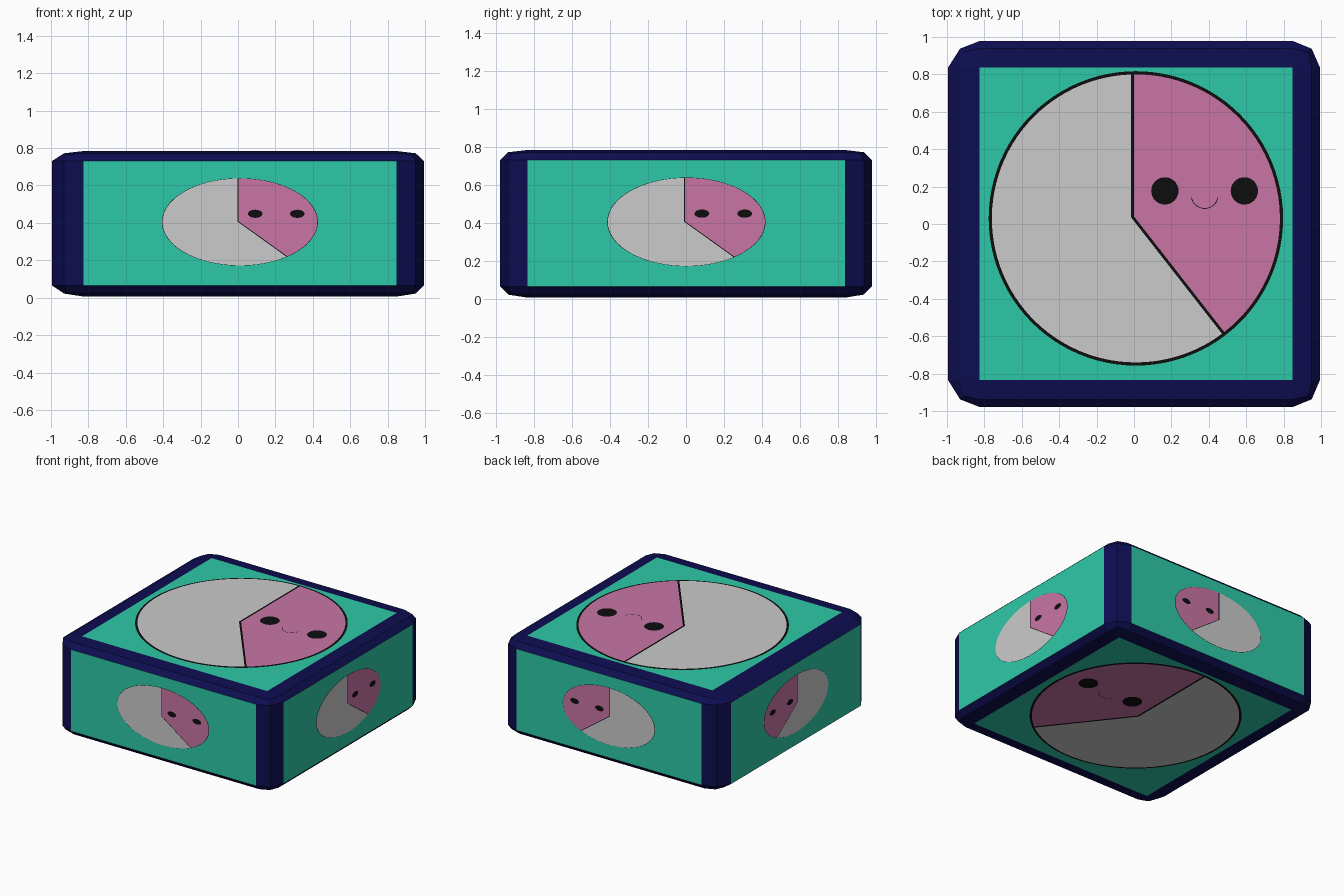
import bpy, bmesh, math
from mathutils import Vector

if "Cube" in bpy.data.objects:
    bpy.data.objects.remove(bpy.data.objects["Cube"])


def material(name, rgb):
    m = bpy.data.materials.new(name)
    m.diffuse_color = (*rgb, 1)
    m.use_nodes = True
    m.node_tree.nodes["Principled BSDF"].inputs["Base Color"].default_value = m.diffuse_color
    return m


NAVY = material("navy", (0.004, 0.004, 0.082))
TEAL = material("teal", (0.027, 0.584, 0.392))
GREY = material("light grey", (0.597, 0.597, 0.597))
PINK = material("pink", (0.584, 0.178, 0.376))
BLACK = material("black", (0.004, 0.004, 0.004))


def add_object(name, bm, mats):
    me = bpy.data.meshes.new(name)
    bm.to_mesh(me)
    bm.free()
    for m in mats:
        me.materials.append(m)
    ob = bpy.data.objects.new(name, me)
    bpy.context.collection.objects.link(ob)
    return ob


# Box: bevelled cube, stretched axis by axis to the measured bevel positions
STEP = 0.002
UNIT = [-1, -0.953, -0.84, 0.84, 0.953, 1]
AXES = [[-0.994, -0.93, -0.825, 0.848, 0.95, 0.994],
        [-0.979, -0.937, -0.835, 0.837, 0.937, 0.979],
        [0.006, 0.022, 0.065, 0.731, 0.772, 0.784]]


def stretch(v, table):
    for i in range(5):
        if v <= UNIT[i + 1] + 1e-4 or i == 4:
            t = (v - UNIT[i]) / (UNIT[i + 1] - UNIT[i])
            return table[i] + t * (table[i + 1] - table[i])


bm = bmesh.new()
bmesh.ops.create_cube(bm, size=2)
bmesh.ops.bevel(bm, geom=bm.edges[:], offset=0.16, offset_type='OFFSET',
                segments=2, profile=0.5, affect='EDGES')
bm.normal_update()
for f in bm.faces:
    f.material_index = 1 if max(abs(c) for c in f.normal) > 0.99 else 0
for v in bm.verts:
    v.co = [stretch(v.co[i], AXES[i]) for i in range(3)]
bm.normal_update()
add_object("box", bm, [NAVY, TEAL])


# Outlines of the pie face, in disc coordinates
def arc(cx, cy, r, a0, a1, n):
    return [(cx + r * math.cos(a0 + (a1 - a0) * i / n),
             cy + r * math.sin(a0 + (a1 - a0) * i / n)) for i in range(n + 1)]


def disc(cx, cy, r, n):
    return arc(cx, cy, r, 0, 2 * math.pi, n)[:-1]


def hit_angle(p, ang, r):
    """Angle at which a ray from p meets the circle of radius r."""
    d = Vector((math.cos(ang), math.sin(ang)))
    b = p.dot(d)
    q = p + d * (-b + math.sqrt(b * b - p.dot(p) + r * r))
    return math.atan2(q.y, q.x)


UP, DOWN = math.radians(90), math.radians(-52)
MID = (UP + DOWN) / 2


def pie_face(name, axis, sign, centre, scale, rim, gap, smile):
    u, v = [i for i in range(3) if i != axis]
    level = AXES[axis][5 if sign > 0 else 0]
    bm = bmesh.new()

    def plate(points, layer, mat):
        verts = []
        for p in points:
            co = Vector()
            co[u] = centre[0] + p[0] * scale[0]
            co[v] = centre[1] + p[1] * scale[1]
            co[axis] = level + sign * STEP * layer
            verts.append(bm.verts.new(co))
        f = bm.faces.new(verts)
        f.material_index = mat
        f.normal_update()
        if f.normal[axis] * sign < 0:
            f.normal_flip()

    R = 0.787
    r = R - rim
    plate(disc(0, 0, R, 96), 1, 0)                       # black backing
    tip = Vector((-0.018, 0.008))
    shift = Vector((math.cos(MID), math.sin(MID))) * gap
    p = tip + shift                                      # pink slice
    plate([p] + arc(0, 0, r, hit_angle(p, DOWN, r), hit_angle(p, UP, r), 40), 2, 2)
    p = tip - shift                                      # grey slice
    plate([p] + arc(0, 0, r, hit_angle(p, UP, r),
                    hit_angle(p, DOWN, r) + 2 * math.pi, 64), 2, 1)
    for ex in (0.155, 0.58):                             # eyes
        plate(disc(ex, 0.147, 0.073, 32), 3, 0)
    if smile:
        a, b = math.radians(190), math.radians(350)
        plate(arc(0.368, 0.125, 0.074, a, b, 16)
              + arc(0.368, 0.125, 0.070, b, a, 16), 3, 0)
    add_object(name, bm, [BLACK, GREY, PINK])


# Large round faces on top and bottom
for name, s in (("top_face", 1), ("bottom_face", -1)):
    pie_face(name, 2, s, (0.01, 0.03), (1, 1), 0.017, 0.008, True)
# Small oval faces on the four sides
for name, axis, s, c in (("front_face", 1, -1, 0.01), ("back_face", 1, 1, 0.01),
                         ("right_face", 0, 1, 0.002), ("left_face", 0, -1, 0.002)):
    pie_face(name, axis, s, (c, 0.405), (0.53, 0.297), 0.006, 0.006, False)
